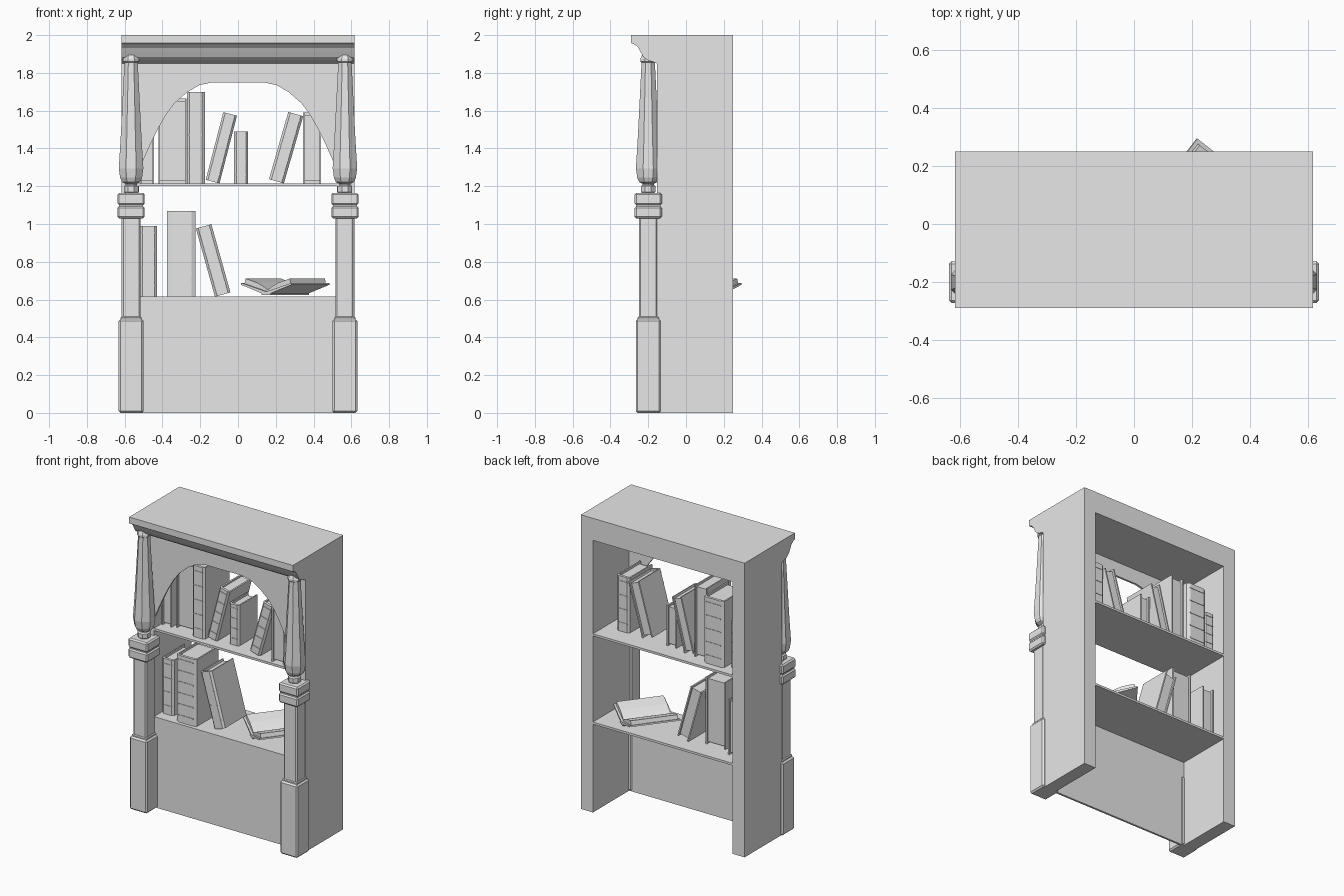
import bpy, bmesh, math
from mathutils import Matrix, Vector

cube = bpy.data.objects.get("Cube")
if cube:
    bpy.data.objects.remove(cube, do_unlink=True)

grey = bpy.data.materials.new("plain_grey")
grey.use_nodes = True
grey.diffuse_color = (0.8, 0.8, 0.8, 1)
grey.node_tree.nodes["Principled BSDF"].inputs["Base Color"].default_value = (0.8, 0.8, 0.8, 1)


def finish(bm, name):
    bmesh.ops.recalc_face_normals(bm, faces=bm.faces)
    mesh = bpy.data.meshes.new(name)
    bm.to_mesh(mesh)
    bm.free()
    mesh.materials.append(grey)
    obj = bpy.data.objects.new(name, mesh)
    bpy.context.collection.objects.link(obj)
    return obj


def add_box(bm, lo, hi, bevel=0):
    lo, hi = Vector(lo), Vector(hi)
    mat = Matrix.Translation((lo + hi) / 2) @ Matrix.Diagonal((*(hi - lo), 1))
    verts = bmesh.ops.create_cube(bm, size=1, matrix=mat)["verts"]
    if bevel:
        edges = {e for v in verts for e in v.link_edges}
        bmesh.ops.bevel(bm, geom=list(edges), offset=bevel, segments=1, affect='EDGES')


def add_prism(bm, points, start, end, place):
    """Extrude a 2D outline; place(a, b, t) gives the 3D position."""
    face = bm.faces.new([bm.verts.new(place(a, b, start)) for a, b in points])
    move = Vector(place(0, 0, end)) - Vector(place(0, 0, start))
    out = bmesh.ops.extrude_face_region(bm, geom=[face], use_keep_orig=True)
    verts = [g for g in out["geom"] if isinstance(g, bmesh.types.BMVert)]
    bmesh.ops.translate(bm, verts=verts, vec=move)


def box(name, lo, hi, bevel=0):
    bm = bmesh.new()
    add_box(bm, lo, hi, bevel)
    return finish(bm, name)


def prism(name, points, start, end, place):
    bm = bmesh.new()
    add_prism(bm, points, start, end, place)
    return finish(bm, name)


# Cabinet
W, INNER, FRONT, BACK = 0.616, 0.525, -0.153, 0.25
LOWER, UPPER = 0.615, 1.215
for side, s in (("left", 1), ("right", -1)):
    xs = sorted((s * INNER, s * W))
    box(side + "_side_panel", (xs[0], FRONT, 0), (xs[1], BACK, 1.855))
for name, z in (("lower_shelf", LOWER), ("upper_shelf", UPPER)):
    box(name, (-INNER, FRONT, z - 0.015), (INNER, BACK, z))
box("base_front_panel", (-INNER, FRONT, 0), (INNER, FRONT + 0.014, LOWER - 0.015))

# Crown with a cove under its front edge
crown = [(BACK, 2), (-0.29, 2), (-0.29, 1.957), (-0.27, 1.95), (-0.252, 1.933),
         (-0.24, 1.91), (-0.226, 1.885), (-0.205, 1.868), (-0.175, 1.858), (FRONT, 1.85), (BACK, 1.85)]
prism("crown", crown, -W, W, lambda a, b, t: (t, a, b))

# Arched board
half_arch = [(0.525, 1.28), (0.5, 1.34), (0.46, 1.43), (0.42, 1.51), (0.38, 1.58),
             (0.335, 1.64), (0.27, 1.697), (0.205, 1.735), (0.135, 1.75)]
arch = [(INNER, 1.85)] + half_arch + [(-x, z) for x, z in reversed(half_arch)] + [(-INNER, 1.85)]
prism("arch_board", arch, FRONT, FRONT + 0.014, lambda a, b, t: (a, t, b))

# Columns: square below, eight-sided baluster above
CX, CY = 0.566, -0.2
BALUSTER = [(0.03, 1.16), (0.038, 1.17), (0.038, 1.2), (0.03, 1.207), (0.03, 1.213),
            (0.048, 1.222), (0.058, 1.245), (0.065, 1.295), (0.055, 1.46), (0.045, 1.66),
            (0.036, 1.84), (0.036, 1.855), (0.042, 1.86), (0.042, 1.873), (0.034, 1.892), (0.016, 1.906)]


def square(name, cx, half, z0, z1, bevel):
    box(name, (cx - half, CY - half, z0), (cx + half, CY + half, z1), bevel)


def baluster(name, cx):
    bm = bmesh.new()
    rings = []
    for r, z in BALUSTER:
        r /= math.cos(math.pi / 8)
        angles = [(k + 0.5) * math.pi / 4 for k in range(8)]
        rings.append([bm.verts.new((cx + r * math.cos(a), CY + r * math.sin(a), z)) for a in angles])
    for low, high in zip(rings, rings[1:]):
        for k in range(8):
            n = (k + 1) % 8
            bm.faces.new((low[k], low[n], high[n], high[k]))
    bm.faces.new(rings[0])
    bm.faces.new(rings[-1])
    finish(bm, name)


for side, s in (("left", 1), ("right", -1)):
    cx = s * CX
    square(side + "_plinth", cx, 0.066, 0, 0.497, 0.01)
    square(side + "_plinth_collar", cx, 0.056, 0.49, 0.51, 0.005)
    square(side + "_column", cx, 0.05, 0.48, 1.04, 0.009)
    square(side + "_capital_lower", cx, 0.072, 1.03, 1.094, 0.009)
    square(side + "_capital_core", cx, 0.064, 1.05, 1.15, 0)
    square(side + "_capital_upper", cx, 0.072, 1.1, 1.165, 0.009)
    baluster(side + "_baluster", cx)


# Standing books: wrapped cover, inset pages and raised bands on the spine
def book(name, x, z, width, height, y0, depth, lean=0, reverse=False, bands=5):
    bm = bmesh.new()
    w, c = width / 2, 0.009
    cover = [(-w, depth), (-w, 0.012), (-w * 0.7, 0), (w * 0.7, 0), (w, 0.012), (w, depth),
             (w - c, depth), (w - c, 0.018), (c - w, 0.018), (c - w, depth)]
    add_prism(bm, cover, 0, height, lambda a, b, t: (a, b, t))
    add_box(bm, (c - w, 0.015, 0.012), (w - c, depth - 0.014, height - 0.014))
    for k in range(bands):
        zb = height * (k + 0.6) / bands
        add_box(bm, (-w * 0.75, -0.003, zb), (w * 0.75, 0.01, zb + 0.006))
    if reverse:
        turn = Matrix.Translation((0, depth, 0)) @ Matrix.Rotation(math.pi, 4, 'Z')
        bm.transform(turn)
    # A leaning book rests on its lower corner, at x
    pivot = math.copysign(w, lean) if lean else 0
    bm.transform(Matrix.Translation((x, y0, z)) @ Matrix.Rotation(math.radians(lean), 4, 'Y')
                 @ Matrix.Translation((-pivot, 0, 0)))
    finish(bm, name)


book("upper_book_1", -0.482, UPPER, 0.075, 0.32, -0.08, 0.24, reverse=True)
book("upper_book_2", -0.347, UPPER, 0.15, 0.45, -0.06, 0.26, reverse=True)
book("upper_book_3", -0.223, UPPER, 0.095, 0.485, -0.11, 0.27)
book("upper_book_4", -0.098, UPPER, 0.075, 0.37, -0.09, 0.25, lean=14.5)
book("upper_book_5", 0.017, UPPER, 0.074, 0.275, -0.07, 0.2, bands=4)
book("upper_book_6", 0.243, UPPER, 0.082, 0.37, -0.115, 0.24, lean=16)
book("upper_book_7", 0.392, UPPER, 0.095, 0.375, -0.13, 0.25, reverse=True, bands=4)
book("lower_book_1", -0.474, LOWER, 0.09, 0.375, -0.08, 0.24, bands=4)
book("lower_book_2", -0.3, LOWER, 0.15, 0.455, -0.13, 0.24, bands=6)
book("lower_book_3", -0.122, LOWER, 0.085, 0.375, -0.09, 0.24, lean=-15.6, bands=4)

# Open book lying on the lower shelf
bm = bmesh.new()
along = lambda a, b, t: (a, t, b)
add_box(bm, (-0.03, -0.165, 0.01), (0.03, 0.165, 0.02))
for s in (-1, 1):
    add_prism(bm, [(s * a, b) for a, b in ((0, 0.018), (0.03, 0.018), (0.17, 0.064), (0.167, 0.073), (0, 0.027))],
              -0.165, 0.165, along)
    add_prism(bm, [(s * a, b) for a, b in ((0, 0.026), (0.155, 0.069), (0.147, 0.096), (0.07, 0.074),
                                           (0.03, 0.055), (0, 0.036))], -0.152, 0.152, along)
bm.transform(Matrix.Translation((0.25, 0.061, LOWER)) @ Matrix.Rotation(math.radians(-37.7), 4, 'Z'))
finish(bm, "open_book")
